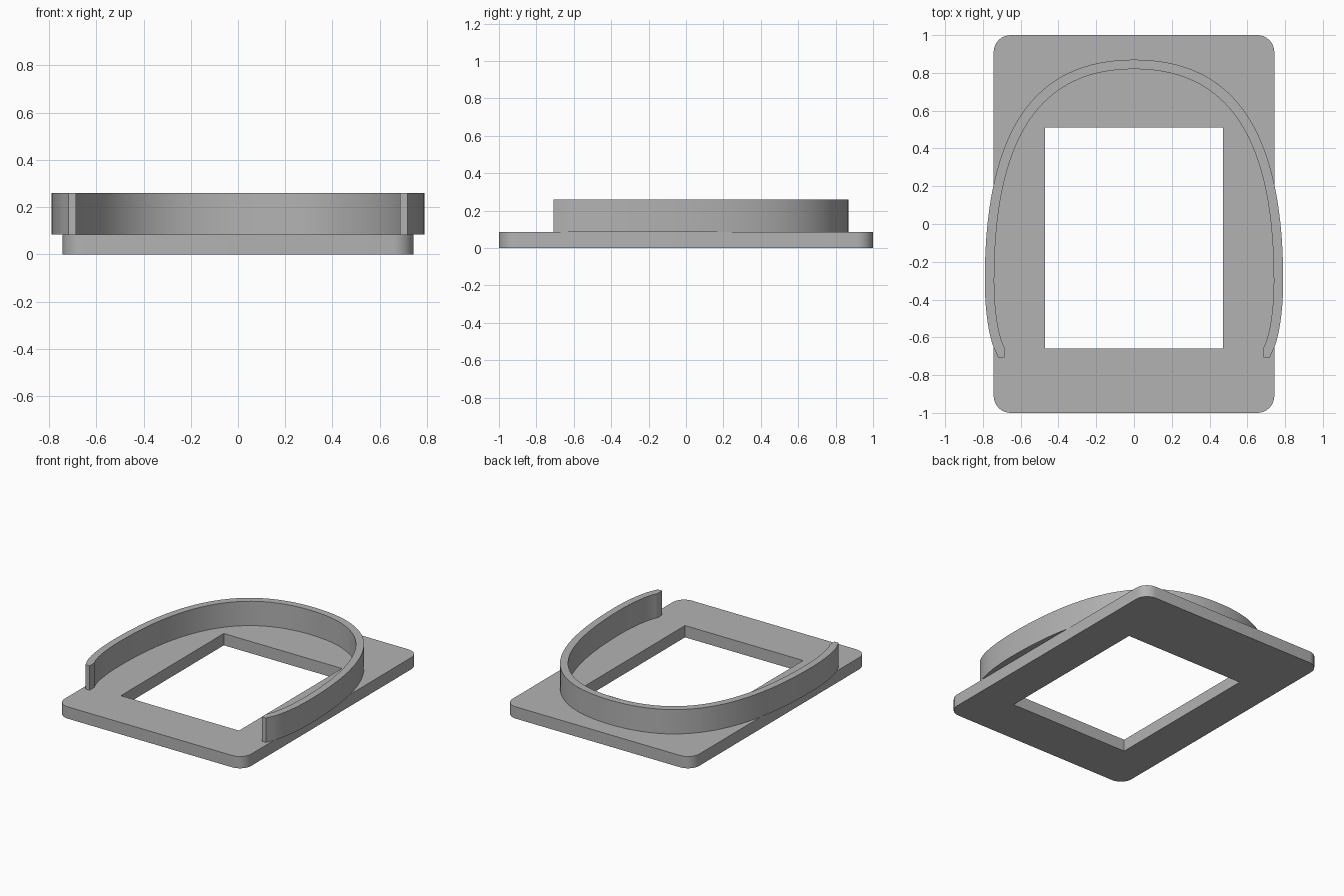
import bpy, bmesh
from math import cos, sin, pi, radians
from mathutils import Vector
from mathutils.geometry import interpolate_bezier

cube = bpy.data.objects.get("Cube")
if cube:
    bpy.data.objects.remove(cube, do_unlink=True)

grey = bpy.data.materials.new("plain grey")
grey.use_nodes = True
colour = (0.45, 0.45, 0.45, 1)
grey.diffuse_color = colour
grey.node_tree.nodes["Principled BSDF"].inputs["Base Color"].default_value = colour

PLATE_TOP, BAND_TOP = 0.085, 0.26


def raise_solid(name, bm, height):
    """Extrude the flat faces upward and make a smooth-shaded object."""
    result = bmesh.ops.extrude_face_region(bm, geom=bm.faces[:])
    top = [v for v in result["geom"] if isinstance(v, bmesh.types.BMVert)]
    bmesh.ops.translate(bm, verts=top, vec=(0, 0, height))
    bmesh.ops.recalc_face_normals(bm, faces=bm.faces[:])
    mesh = bpy.data.meshes.new(name)
    bm.to_mesh(mesh)
    bm.free()
    mesh.materials.append(grey)
    obj = bpy.data.objects.new(name, mesh)
    bpy.context.collection.objects.link(obj)
    bpy.ops.object.select_all(action="DESELECT")
    obj.select_set(True)
    bpy.context.view_layer.objects.active = obj
    bpy.ops.object.shade_smooth_by_angle(angle=radians(30))
    return obj


def add_loop(bm, points):
    verts = [bm.verts.new((x, y, 0)) for x, y in points]
    return [bm.edges.new((v, verts[i - 1])) for i, v in enumerate(verts)]


# Base plate: rounded rectangle with a rectangular window
half_x, half_y, radius, steps = 0.743, 1.0, 0.09, 8
outline = []
for corner, (sx, sy) in enumerate([(1, 1), (-1, 1), (-1, -1), (1, -1)]):
    for i in range(steps + 1):
        a = (corner + i / steps) * pi / 2
        outline.append((sx * (half_x - radius) + radius * cos(a),
                        sy * (half_y - radius) + radius * sin(a)))
window = [(0.47, 0.51), (-0.47, 0.51), (-0.47, -0.66), (0.47, -0.66)]
bm = bmesh.new()
edges = add_loop(bm, outline) + add_loop(bm, window)
bmesh.ops.triangle_fill(bm, edges=edges, use_beauty=True, normal=(0, 0, 1))
raise_solid("base_plate", bm, PLATE_TOP)


# Curved band: outer and inner half paths, mirrored across x
def half_path(upper, lower, tip):
    path = []
    for controls, count in ((upper, 32), (lower, 14)):
        pts = interpolate_bezier(*[Vector((x, y, 0)) for x, y in controls], count)
        path += pts[1:] if path else pts
    return path + [Vector((*tip, 0))]


outer = half_path([(0, 0.87), (0.5, 0.87), (0.79, 0.54), (0.79, -0.3)],
                  [(0.79, -0.3), (0.79, -0.45), (0.77, -0.59), (0.742, -0.655)],
                  (0.718, -0.708))
inner = half_path([(0, 0.82), (0.47, 0.82), (0.74, 0.5), (0.74, -0.3)],
                  [(0.74, -0.3), (0.74, -0.45), (0.72, -0.59), (0.685, -0.655)],
                  (0.685, -0.708))


def mirrored(path):
    return [Vector((-p.x, p.y, 0)) for p in reversed(path[1:])] + path


bm = bmesh.new()
rows = [[bm.verts.new(p) for p in mirrored(path)] for path in (outer, inner)]
for i in range(len(rows[0]) - 1):
    bm.faces.new((rows[0][i], rows[1][i], rows[1][i + 1], rows[0][i + 1]))
band = raise_solid("curved_band", bm, BAND_TOP - PLATE_TOP)
band.location.z = PLATE_TOP
